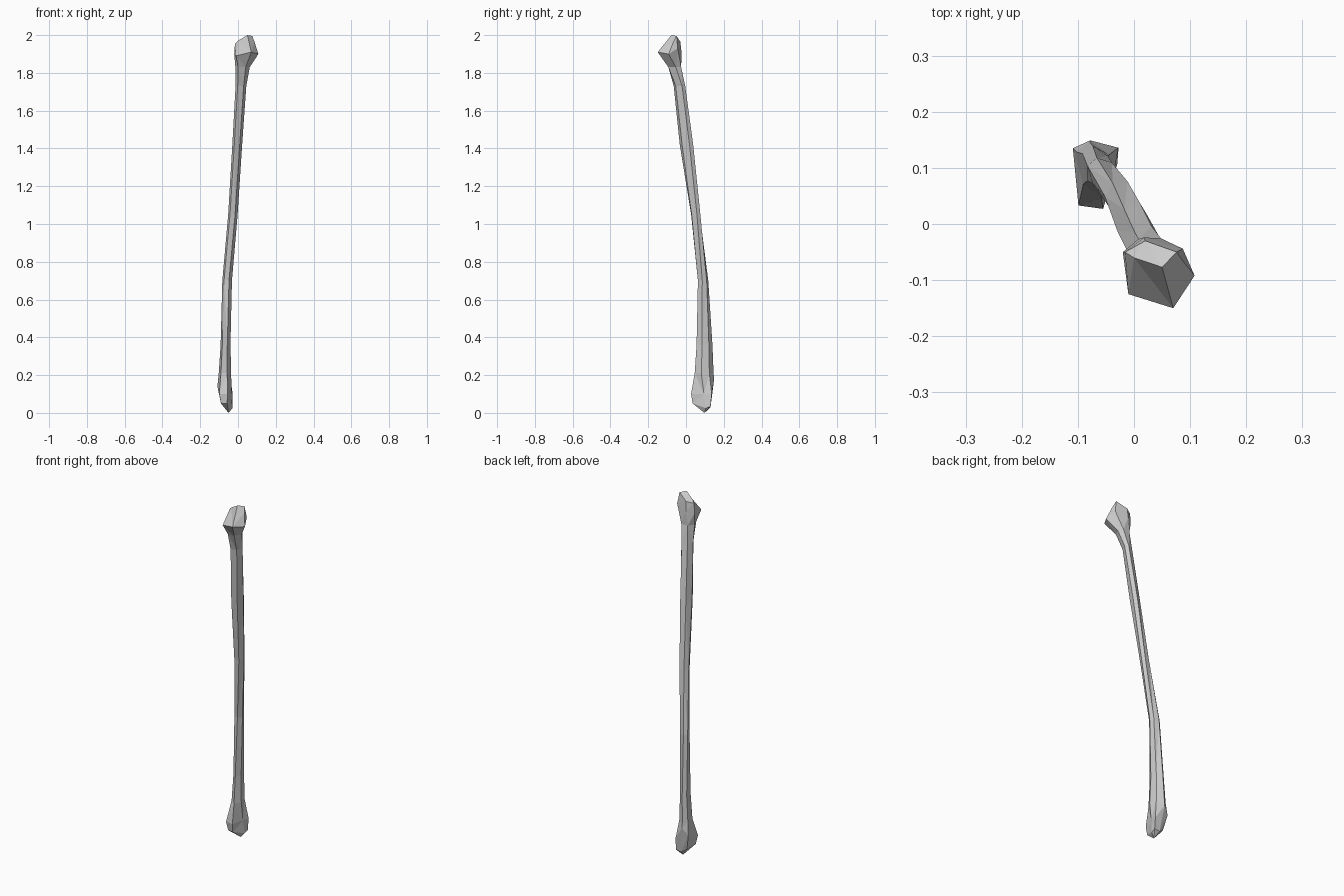
import bpy, bmesh

# Six-sided unit sections (right, back right, back left, left, front left, front right)
UPPER = [(1, .45), (.55, 1), (-.5, .65), (-1, -.4), (-.6, -1), (.5, -.65)]
LOWER = [(1, -.3), (.75, .55), (-.3, 1), (-1, .65), (-.65, -.5), (.35, -1)]

# Shaft stations: z, x min, x max, y min, y max, blend from upper to lower section
SHAFT = [
    (.36, -.092, -.040, .056, .140, 1),
    (.70, -.083, -.032, .061, .120, .8),
    (1.05, -.052, -.002, .023, .080, .3),
    (1.42, -.030, .022, -.033, .038, 0),
    (1.73, -.013, .044, -.065, -.004, 0),
    (1.83, -.014, .062, -.102, -.018, .4),
]


def section(z, x0, x1, y0, y1, t):
    pts = []
    for (ax, ay), (bx, by) in zip(UPPER, LOWER):
        u, v = ax + (bx - ax) * t, ay + (by - ay) * t
        pts.append(((x0 + x1 + u * (x1 - x0)) / 2,
                    (y0 + y1 + v * (y1 - y0)) / 2, z))
    return pts


# Lower knob, from the underside up
foot = [
    [(-.030, .105, .025), (-.028, .130, .035), (-.060, .130, .030),
     (-.090, .120, .050), (-.090, .040, .050), (-.058, .035, .050)],
    [(-.035, .095, .10), (-.028, .136, .10), (-.078, .149, .18),
     (-.109, .135, .14), (-.099, .033, .10), (-.055, .027, .10)],
    section(.21, -.102, -.036, .046, .146, 1),
]
# Upper knob with its sloping crown
head = [
    [(.108, -.092, 1.90), (.087, -.044, 1.93), (.018, -.024, 1.91),
     (-.020, -.050, 1.90), (-.010, -.125, 1.89), (.070, -.150, 1.91)],
    [(.087, -.066, 1.965), (.076, -.050, 1.995), (.020, -.030, 1.965),
     (-.016, -.050, 1.955), (.000, -.060, 1.970), (.050, -.077, 2.0)],
]

# Skin all sections into one faceted bone
bm = bmesh.new()
rings = [[bm.verts.new(p) for p in ring]
         for ring in foot + [section(*s) for s in SHAFT] + head]
for a, b in zip(rings, rings[1:]):
    for i in range(6):
        j = (i + 1) % 6
        bm.faces.new((a[i], a[j], b[j], b[i]))
bm.faces.new(rings[-1])
tip = bm.verts.new((-.050, .098, 0))
for i in range(6):
    bm.faces.new((rings[0][(i + 1) % 6], rings[0][i], tip))
bmesh.ops.triangulate(bm, faces=bm.faces[:])
bmesh.ops.recalc_face_normals(bm, faces=bm.faces[:])

mesh = bpy.data.meshes.new("long_bone")
bm.to_mesh(mesh)
bm.free()
bpy.context.collection.objects.link(bpy.data.objects.new("long_bone", mesh))
